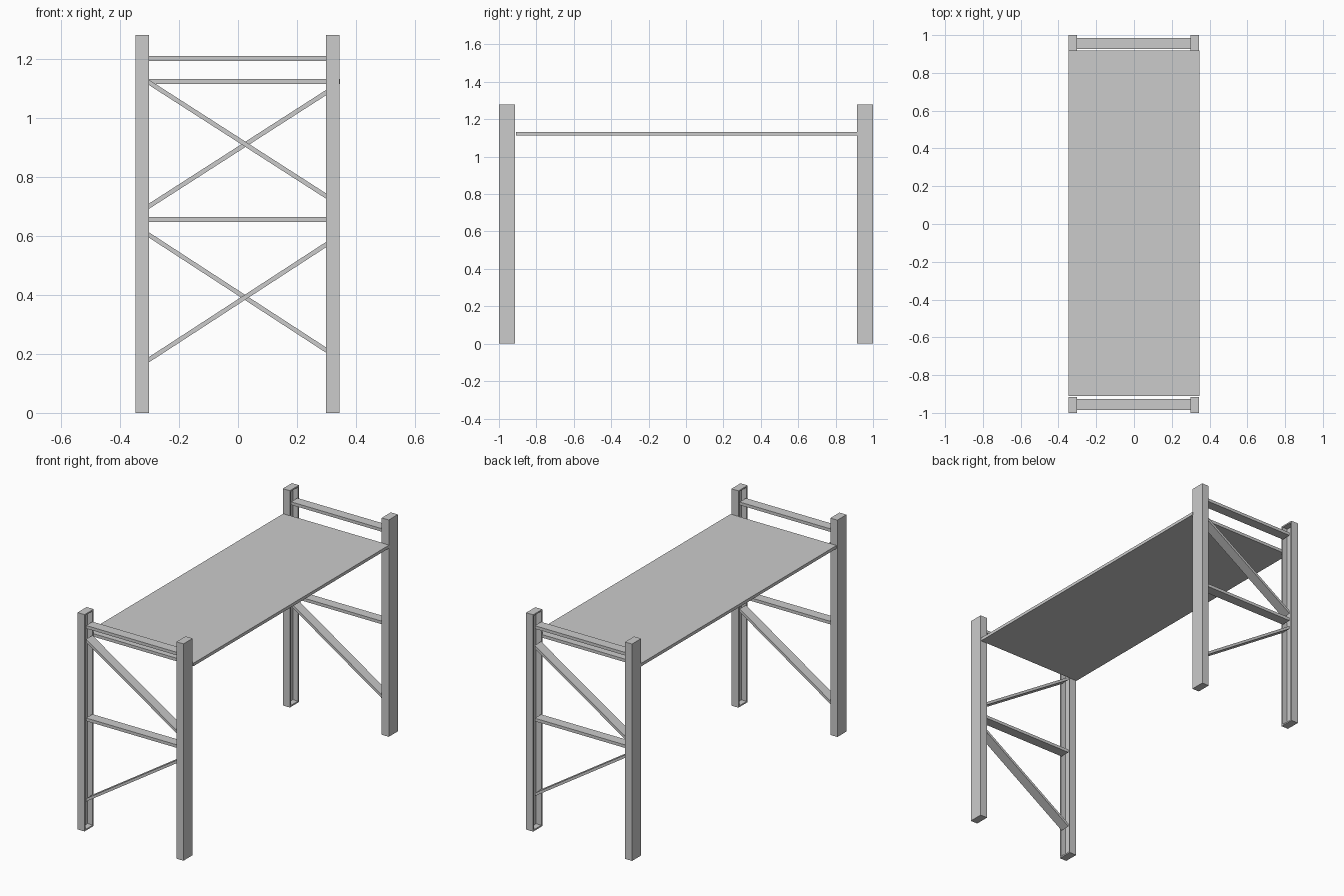
import bpy, bmesh

if "Cube" in bpy.data.objects:
    bpy.data.objects.remove(bpy.data.objects["Cube"])


def mesh_object(name, bm):
    bmesh.ops.recalc_face_normals(bm, faces=bm.faces[:])
    me = bpy.data.meshes.new(name)
    bm.to_mesh(me)
    bm.free()
    ob = bpy.data.objects.new(name, me)
    bpy.context.collection.objects.link(ob)
    return ob


def add_box(bm, x0, x1, y0, y1, z0, z1, rise=0.0):
    """Box whose x1 end is shifted up by rise (sheared for braces)."""
    bmesh.ops.create_cube(bm, size=1.0)
    for v in bm.verts:
        t = v.co.x + 0.5
        v.co = (x0 + t * (x1 - x0),
                y0 + (v.co.y + 0.5) * (y1 - y0),
                z0 + (v.co.z + 0.5) * (z1 - z0) + t * rise)


def box(name, *args, **kw):
    bm = bmesh.new()
    add_box(bm, *args, **kw)
    return mesh_object(name, bm)


def post(name, x0, x1, y0, y1, inward):
    """Upright with a deep rectangular recess on its inward face."""
    bm = bmesh.new()
    add_box(bm, x0, x1, y0, y1, 0.0, 1.28)
    bm.normal_update()
    bmesh.ops.recalc_face_normals(bm, faces=bm.faces[:])
    face = next(f for f in bm.faces if f.normal.x * inward > 0.9)
    bmesh.ops.inset_region(bm, faces=[face], thickness=0.012)
    new = bmesh.ops.extrude_discrete_faces(bm, faces=[face])["faces"][0]
    bmesh.ops.translate(bm, verts=new.verts[:], vec=(-inward * 0.034, 0, 0))
    return mesh_object(name, bm)


L, R = -0.302, 0.298   # inner faces of the uprights
T = 0.018              # bar thickness

# diagonal braces: (height at left post, height at right post)
braces = {"front": [(1.12, 0.735), (0.18, 0.57)],
          "back": [(0.70, 1.085), (0.603, 0.213)]}

for end, s in (("front", -1), ("back", 1)):
    # uprights
    ya, yb = sorted((s * 0.915, s * 1.0))
    post(f"{end}_left_post", -0.348, L, ya, yb, 1)
    post(f"{end}_right_post", R, 0.344, ya, yb, -1)
    # horizontal rungs
    ya, yb = sorted((s * 0.926, s * 0.985))
    for name, z in (("top_rung", 1.192), ("middle_rung", 0.646)):
        box(f"{end}_{name}", L, R, ya, yb, z, z + T)
    # diagonal braces
    for name, (za, zb) in zip(("upper_brace", "lower_brace"), braces[end]):
        box(f"{end}_{name}", L, R, ya, yb, za - T / 2, za + T / 2, rise=zb - za)

# platform
box("platform", -0.346, 0.346, -0.91, 0.918, 1.114, 1.132)
